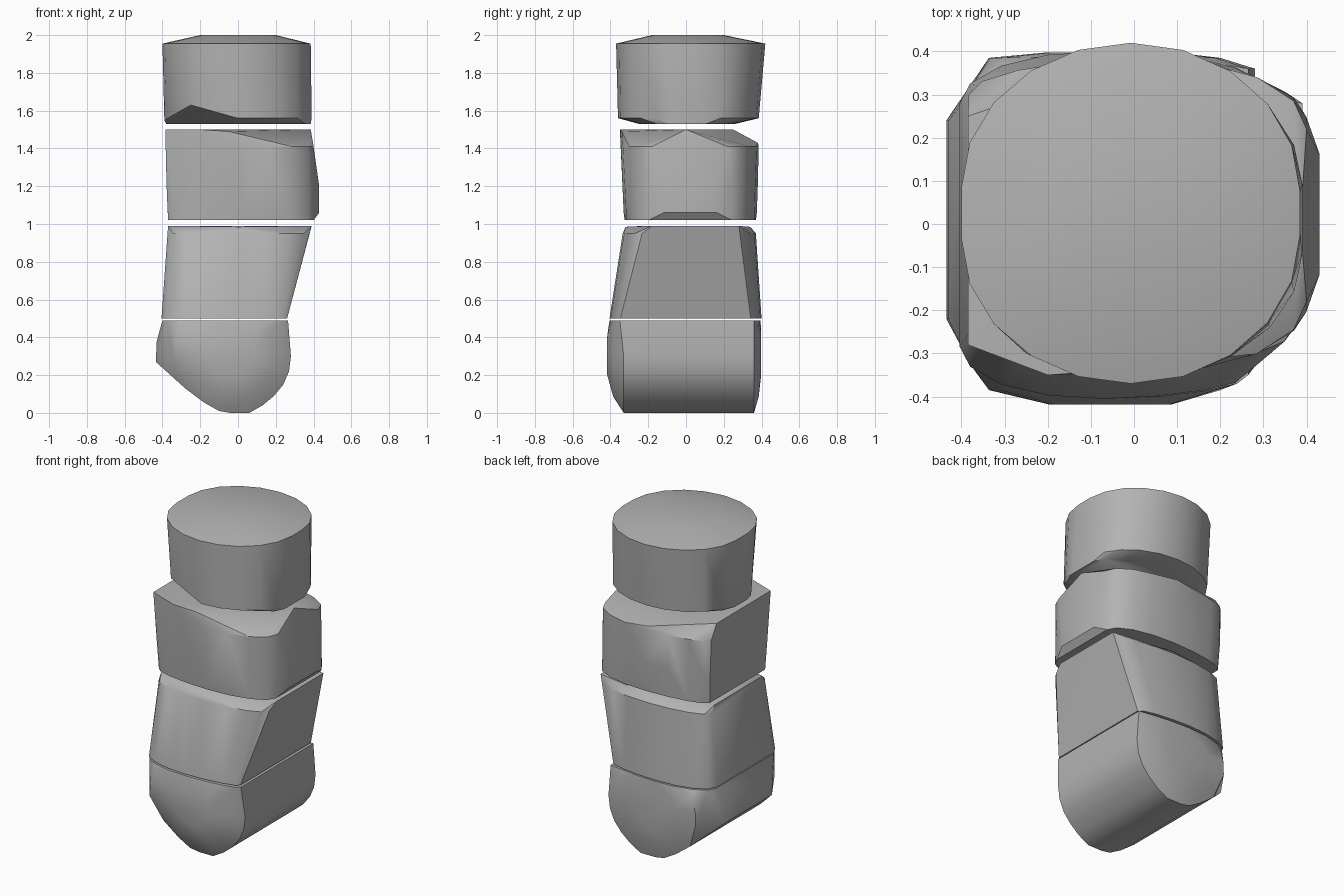
import bpy
import bmesh
import math

cube = bpy.data.objects.get("Cube")
if cube:
    bpy.data.objects.remove(cube, do_unlink=True)

grey = bpy.data.materials.new("plain grey")
grey.use_nodes = True
colour = (0.45, 0.45, 0.45, 1)
grey.diffuse_color = colour
grey.node_tree.nodes["Principled BSDF"].inputs["Base Color"].default_value = colour


def ring(z, left, right, front, back, left_half, right_half, steps=8):
    """Level outline: flat left and right sides, bulging front and back."""
    points = []
    middle_y = (front + back) / 2
    depth = (back - front) / 2
    for i in range(steps + 1):
        turn = math.pi * (i / steps - 0.5)
        mix = (math.sin(turn) + 1) / 2
        side = left_half + (right_half - left_half) * mix
        half = side + (depth - side) * math.cos(turn)
        x = left + (right - left) * mix
        points += [(x, middle_y - half, z), (x, middle_y + half, z)]
    return points


def hull(name, points):
    """Wrap the points in a convex block with smooth sides."""
    bm = bmesh.new()
    for point in points:
        bm.verts.new(point)
    result = bmesh.ops.convex_hull(bm, input=bm.verts[:])
    unused = {v for v in bm.verts if not v.link_faces}
    bmesh.ops.delete(bm, geom=list(unused), context="VERTS")
    bmesh.ops.recalc_face_normals(bm, faces=bm.faces[:])
    mesh = bpy.data.meshes.new(name)
    bm.to_mesh(mesh)
    bm.free()
    mesh.materials.append(grey)
    block = bpy.data.objects.new(name, mesh)
    bpy.context.collection.objects.link(block)
    bpy.ops.object.select_all(action="DESELECT")
    block.select_set(True)
    bpy.context.view_layer.objects.active = block
    bpy.ops.object.shade_smooth_by_angle(angle=math.radians(32))
    return block


# Round top drum with a shallow crown and a cut lower front left corner
crown = ring(2.0, -0.2, 0.2, -0.18, 0.2, 0.03, 0.03)
rim = ring(1.955, -0.4, 0.385, -0.37, 0.42, 0.06, 0.05, 10)
base = ring(1.56, -0.39, 0.39, -0.36, 0.385, 0.08, 0.08, 10)
base = [p for p in base if not (p[0] < -0.1 and p[1] < -0.15)]
floor = ring(1.53, -0.38, 0.385, -0.25, 0.26, 0.06, 0.1)
floor = [p for p in floor if not (p[0] < -0.1 and p[1] < -0.1)]
cut = [(-0.25, -0.3, 1.63), (-0.39, -0.08, 1.55)]
hull("top_segment", crown + rim + base + floor + cut)

# Upper middle block, its top sloping down towards the right corners
peaks = [(0.385, 0, 1.5), (-0.385, -0.28, 1.5), (-0.385, 0.25, 1.5),
         (-0.2, -0.35, 1.5), (-0.05, -0.34, 1.49), (0, 0.38, 1.43)]
hull("upper_middle_segment",
     peaks
     + ring(1.41, -0.383, 0.4, -0.345, 0.385, 0.28, 0.2)
     + ring(1.2, -0.378, 0.43, -0.335, 0.38, 0.28, 0.14)
     + ring(1.06, -0.372, 0.43, -0.33, 0.375, 0.27, 0.14)
     + ring(1.02, -0.37, 0.4, -0.325, 0.37, 0.27, 0.22))

# Lower middle block with a leaning flat right side
ridge = [(-0.37, -0.22, 0.99), (-0.37, 0.25, 0.99), (0.39, -0.18, 0.99),
         (0.39, 0.28, 0.99), (0, -0.32, 0.985), (0, 0.34, 0.985)]
hull("lower_middle_segment",
     ridge
     + ring(0.95, -0.373, 0.378, -0.335, 0.37, 0.26, 0.25)
     + ring(0.5, -0.405, 0.26, -0.405, 0.4, 0.28, 0.345))

# Rounded tip: a profile run from front to back, with bulging end caps
profile = [(-0.4, 0.49), (-0.43, 0.38), (-0.435, 0.27), (-0.28, 0.13),
           (-0.18, 0.055), (-0.1, 0.01), (-0.04, 0), (0.06, 0), (0.13, 0.04),
           (0.19, 0.09), (0.24, 0.15), (0.27, 0.22), (0.28, 0.3), (0.265, 0.49)]
tip = []
for x, z in profile:
    front = -0.33 if x > -0.3 else -0.22
    tip += [(x, front, z), (x, 0.36 if x > -0.3 else 0.24, z)]
    for pull, front, back in ((0.75, -0.385, 0.385), (0.4, -0.418, 0.398)):
        inner_x = -0.04 + (x + 0.04) * pull
        inner_z = 0.34 + (z - 0.34) * pull
        tip += [(inner_x, front, inner_z), (inner_x, back, inner_z)]
tip += ring(0.49, -0.4, 0.265, -0.405, 0.395, 0.28, 0.345)
hull("rounded_tip", tip)
